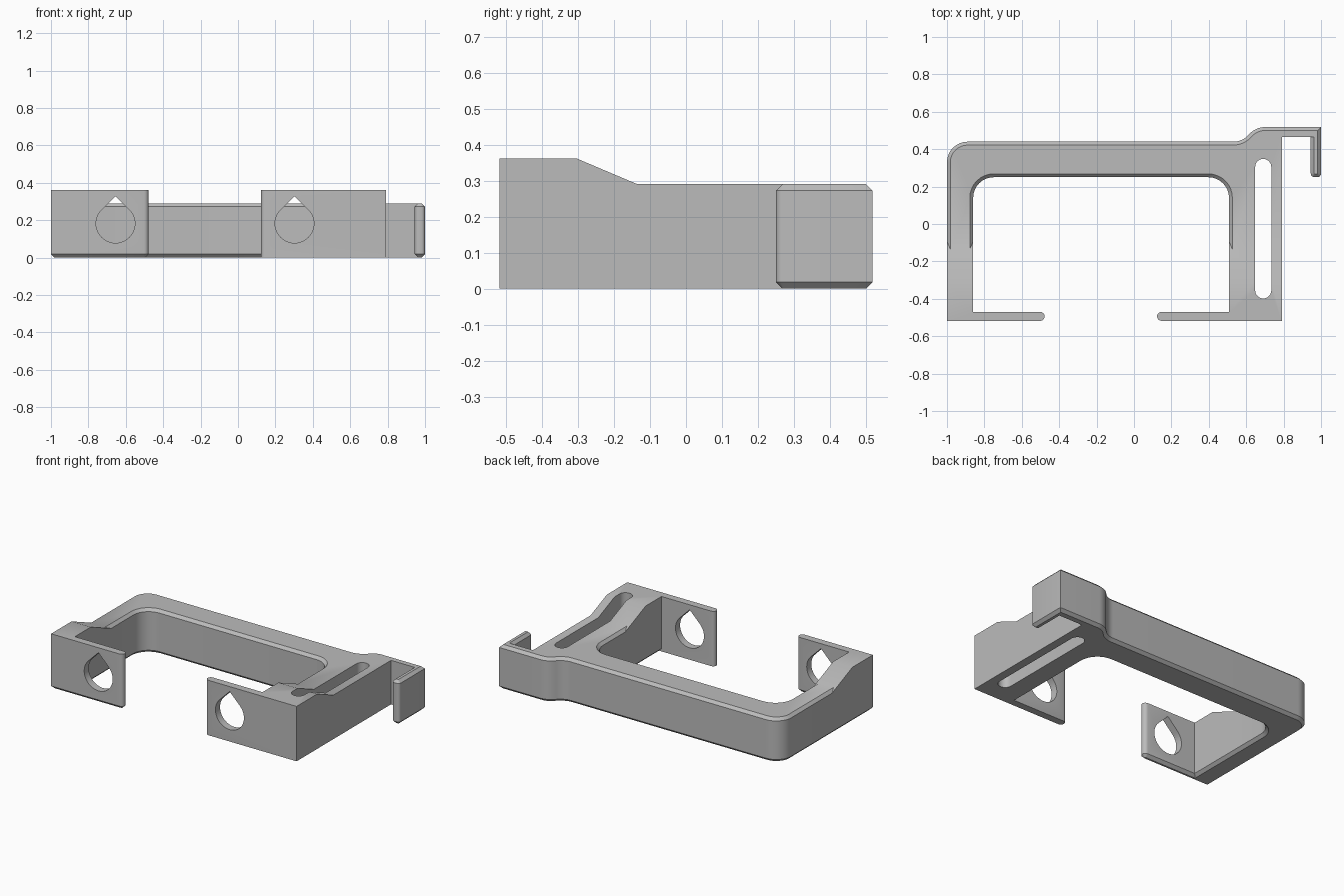
import bpy, bmesh, math
from mathutils import Vector

if "Cube" in bpy.data.objects:
    bpy.data.objects.remove(bpy.data.objects["Cube"])

C = 0.018                      # chamfer size
LOW, HIGH = 0.29, 0.362        # frame height, raised end height
Y_HI, Y_LO = -0.305, -0.135    # ramp start and end
Y_CH = Y_LO + C * (Y_LO - Y_HI) / (HIGH - LOW)   # ramp meets the chamfer foot


def arc(cx, cy, r, a0, a1, n=8):
    """Points on an arc, angles in degrees."""
    angles = [math.radians(a0 + (a1 - a0) * i / n) for i in range(n + 1)]
    return [(cx + r * math.cos(a), cy + r * math.sin(a)) for a in angles]


def inset(points, weight):
    """Move every outline edge inwards by its own weight."""
    result = []
    n = len(points)
    for i in range(n):
        p0, p1, p2 = (Vector(points[j % n]) for j in (i - 1, i, i + 1))
        w1, w2 = weight(p0, p1), weight(p1, p2)
        d1, d2 = (p1 - p0).normalized(), (p2 - p1).normalized()
        n1, n2 = Vector((-d1.y, d1.x)), Vector((-d2.y, d2.x))
        det = n1.x * n2.y - n1.y * n2.x
        if abs(det) < 1e-4:
            move = n1 * w1
        else:
            move = Vector(((w1 * n2.y - w2 * n1.y) / det, (n1.x * w2 - n2.x * w1) / det))
        result.append(p1 + move)
    return result


def make_object(name, bm):
    bmesh.ops.recalc_face_normals(bm, faces=bm.faces)
    mesh = bpy.data.meshes.new(name)
    bm.to_mesh(mesh)
    bm.free()
    obj = bpy.data.objects.new(name, mesh)
    bpy.context.collection.objects.link(obj)
    return obj


def prism(name, base, move):
    """Extrude a flat loop of 3D points along a vector."""
    bm = bmesh.new()
    face = bm.faces.new([bm.verts.new(p) for p in base])
    ext = bmesh.ops.extrude_face_region(bm, geom=[face], use_keep_orig=True)
    verts = [g for g in ext["geom"] if isinstance(g, bmesh.types.BMVert)]
    bmesh.ops.translate(bm, verts=verts, vec=move)
    return make_object(name, bm)


# Plan outline, counter-clockwise from the front left corner
outline = [(-1, -0.518)]
outline += arc(-0.502, -0.494, 0.024, -90, 90)                        # left tab end
outline += [(-0.86, -0.47), (-0.86, Y_HI), (-0.86, Y_CH)]
outline += arc(-0.75, 0.14, 0.11, 180, 90)                            # inner corners
outline += arc(0.398, 0.14, 0.11, 90, 0)
outline += [(0.508, Y_CH), (0.508, Y_HI), (0.508, -0.47)]
outline += arc(0.147, -0.494, 0.024, 90, 270)                         # right tab end
outline += [(0.79, -0.518), (0.79, Y_HI), (0.79, Y_CH), (0.79, 0.465), (0.945, 0.465)]
outline += arc(0.965, 0.27, 0.02, 180, 270, 4) + arc(0.98, 0.27, 0.02, 270, 360, 4)
outline += [(1, 0.518)]                                               # hook corner
outline += arc(0.70, 0.406, 0.112, 90, 139.4) + arc(0.53, 0.552, 0.112, -40.6, -90)[1:]
outline += arc(-0.89, 0.33, 0.11, 90, 180)                            # outer corner
outline += [(-1, Y_CH), (-1, Y_HI)]


def top_weight(p, q):
    flat = abs(p.x - 0.79) + abs(q.x - 0.79) < 1e-4 or abs(p.y - 0.465) + abs(q.y - 0.465) < 1e-4
    return 0 if flat else C


def bottom_weight(p, q):
    right_tab = p.x > 0 and q.x > 0 and max(p.y, q.y) < -0.4
    return 0 if right_tab else top_weight(p, q)


# Frame: chamfered rings joined from the bottom to the stepped top
bm = bmesh.new()
base = [bm.verts.new((p.x, p.y, 0)) for p in inset(outline, bottom_weight)]
foot = [bm.verts.new((x, y, C)) for x, y in outline]
side, top = [], []
for (x, y), t in zip(outline, inset(outline, top_weight)):
    if y < Y_HI + 1e-4:
        side.append(bm.verts.new((x, y, HIGH)))
        top.append(bm.verts.new((x, y, HIGH)))
    else:
        side.append(bm.verts.new((x, y, LOW - C)))
        ty = Y_LO if abs(y - Y_CH) < 1e-4 else t.y
        top.append(bm.verts.new((t.x, ty, LOW)))
n = len(outline)
for lower, upper in ((base, foot), (foot, side), (side, top)):
    for i in range(n):
        j = (i + 1) % n
        bm.faces.new((lower[i], lower[j], upper[j], upper[i]))
bm.faces.new(base[::-1])
a, b = outline.index((-0.86, Y_HI)), outline.index((-0.86, Y_CH))
c, d = outline.index((0.508, Y_CH)), outline.index((0.508, Y_HI))
e, f = outline.index((0.79, Y_HI)), outline.index((0.79, Y_CH))
g, h = n - 2, n - 1
bm.faces.new([top[h]] + top[:a + 1])                    # left raised top
bm.faces.new((top[h], top[a], top[b], top[g]))          # left ramp
bm.faces.new(top[b:c + 1] + top[f:g + 1])               # frame top
bm.faces.new((top[c], top[d], top[e], top[f]))          # right ramp
bm.faces.new(top[d:e + 1])                              # right raised top
bmesh.ops.remove_doubles(bm, verts=bm.verts, dist=1e-5)
frame = make_object("bracket_frame", bm)

# Cutters: teardrop holes in the tabs and the long slot in the right arm
cutters = []
for cx in (-0.655, 0.302):
    drop = arc(cx, 0.182, 0.104, 135, 405, 36) + [(cx, 0.182 + 0.104 * math.sqrt(2))]
    cutters.append(prism("teardrop_cutter", [(x, -0.6, z) for x, z in drop], (0, 0.16, 0)))
slot = arc(0.691, 0.305, 0.043, 0, 180, 16) + arc(0.691, -0.355, 0.043, 180, 360, 16)
cutters.append(prism("slot_cutter", [(x, y, -0.1) for x, y in slot], (0, 0, 0.6)))

bpy.context.view_layer.objects.active = frame
frame.select_set(True)
for cutter in cutters:
    mod = frame.modifiers.new("cut", 'BOOLEAN')
    mod.operation = 'DIFFERENCE'
    mod.solver = 'EXACT'
    mod.object = cutter
    bpy.ops.object.modifier_apply(modifier=mod.name)
    bpy.data.objects.remove(cutter)

# Colour and shading
grey = bpy.data.materials.new("light_grey")
grey.diffuse_color = (0.5, 0.5, 0.5, 1)
grey.use_nodes = True
grey.node_tree.nodes["Principled BSDF"].inputs["Base Color"].default_value = grey.diffuse_color
frame.data.materials.clear()
frame.data.materials.append(grey)
bpy.ops.object.shade_smooth_by_angle(angle=math.radians(30))
